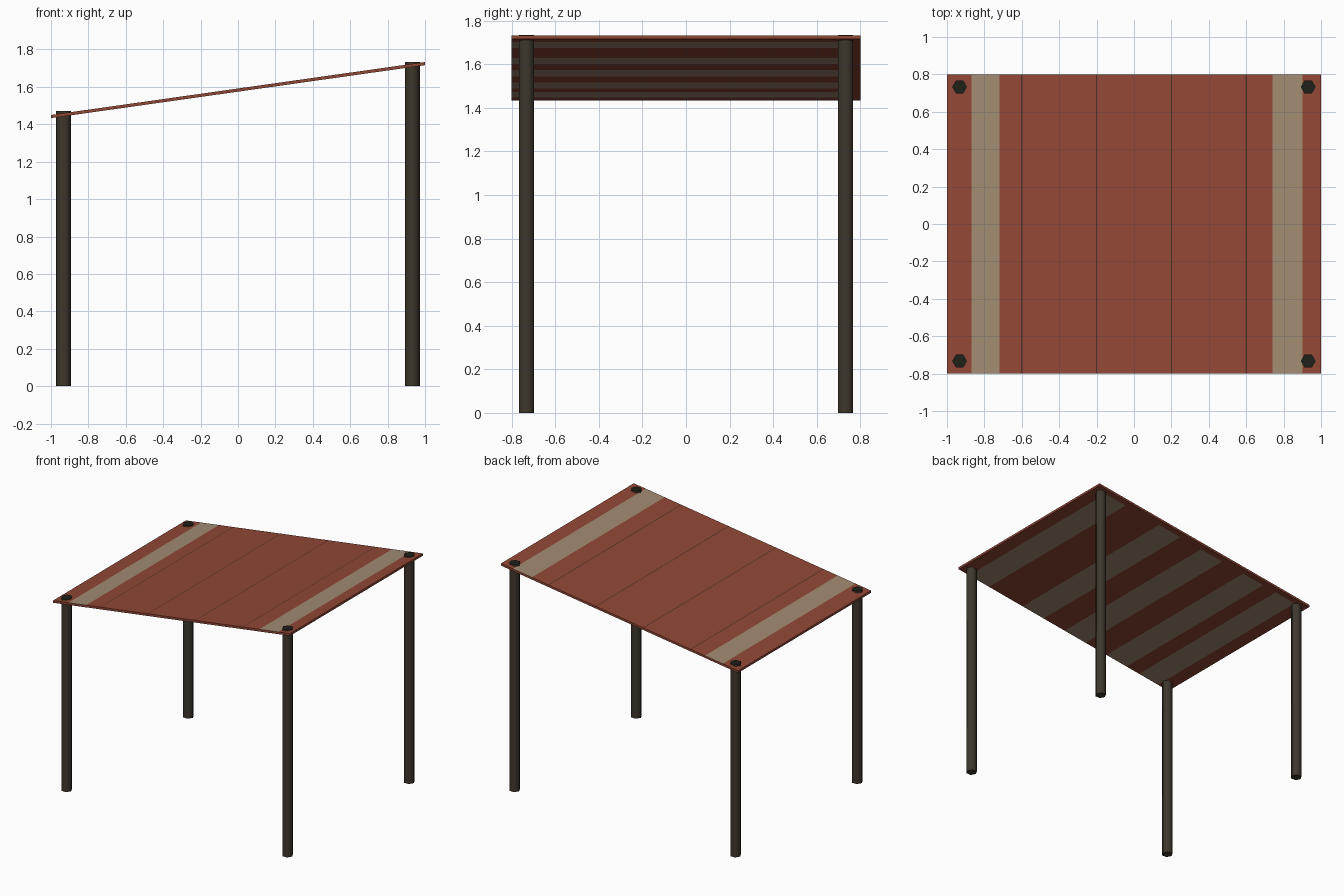
import bpy
import bmesh
from mathutils import Vector

cube = bpy.data.objects.get("Cube")
if cube:
    bpy.data.objects.remove(cube, do_unlink=True)


def material(name, colour):
    m = bpy.data.materials.new(name)
    m.use_nodes = True
    m.diffuse_color = (*colour, 1)
    bsdf = next(n for n in m.node_tree.nodes if n.type == 'BSDF_PRINCIPLED')
    bsdf.inputs["Base Color"].default_value = (*colour, 1)
    return m


RED = material("rust red", (0.285, 0.064, 0.036))
TAN = material("faded tan", (0.365, 0.26, 0.17))
SEAM = material("seam brown", (0.09, 0.03, 0.02))
WOOD = material("dark wood", (0.048, 0.038, 0.025))
CAP = material("post end", (0.014, 0.014, 0.01))


def finish(name, bm, mats):
    mesh = bpy.data.meshes.new(name)
    bm.to_mesh(mesh)
    bm.free()
    for m in mats:
        mesh.materials.append(m)
    obj = bpy.data.objects.new(name, mesh)
    bpy.context.collection.objects.link(obj)
    return obj


def roof_z(x):
    return 1.583 + 0.1415 * x


# Sloping roof: a thin slab cut along the stripe and seam borders
TOP_STRIPES = [(-0.87, -0.72), (0.74, 0.90)]
UNDER_STRIPES = [(-0.90, -0.72), (-0.60, -0.41), (-0.21, -0.01),
                 (0.19, 0.39), (0.71, 0.90)]
SEAMS = [(s - 0.003, s + 0.003) for s in (-0.6, -0.2, 0.2, 0.6)]
STRIPE_END = 0.75

bm = bmesh.new()
bmesh.ops.create_cube(bm, size=1)
bmesh.ops.scale(bm, vec=(2, 1.6, 0.017), verts=bm.verts)


def cut(point, normal):
    bmesh.ops.bisect_plane(bm, geom=bm.verts[:] + bm.edges[:] + bm.faces[:],
                           plane_co=point, plane_no=normal)


for x in sorted({x for band in TOP_STRIPES + UNDER_STRIPES + SEAMS for x in band}):
    cut((x, 0, 0), (1, 0, 0))
cut((0, STRIPE_END, 0), (0, 1, 0))


def inside(x, bands):
    return any(a < x < b for a, b in bands)


bm.normal_update()
for f in bm.faces:
    c = f.calc_center_median()
    if f.normal.z > 0.5:
        if inside(c.x, SEAMS):
            f.material_index = 2
        elif inside(c.x, TOP_STRIPES):
            f.material_index = 1
    elif f.normal.z < -0.5:
        if inside(c.x, UNDER_STRIPES) and c.y < STRIPE_END:
            f.material_index = 1
for v in bm.verts:
    v.co.z += roof_z(v.co.x)
finish("roof", bm, [RED, TAN, SEAM])


# Four six-sided posts poking just through the roof
def post(name, x, y):
    height = roof_z(x) + 0.019
    b = bmesh.new()
    bmesh.ops.create_cone(b, cap_ends=True, segments=6, radius1=0.04, radius2=0.04,
                          depth=height)
    # Turn a corner of the hexagon toward the side
    if max(v.co.y for v in b.verts) > 0.039:
        for v in b.verts:
            v.co = Vector((v.co.y, -v.co.x, v.co.z))
    bmesh.ops.translate(b, vec=(x, y, height / 2), verts=b.verts)
    b.normal_update()
    for f in b.faces:
        f.smooth = abs(f.normal.z) < 0.5
        f.material_index = int(f.normal.z > 0.5)
    for e in b.edges:
        e.smooth = all(f.smooth for f in e.link_faces)
    finish(name, b, [WOOD, CAP])


for side, x in (("right", -0.932), ("left", 0.932)):
    for end, y in (("front", -0.733), ("back", 0.733)):
        post(f"{end}_{side}_post", x, y)
